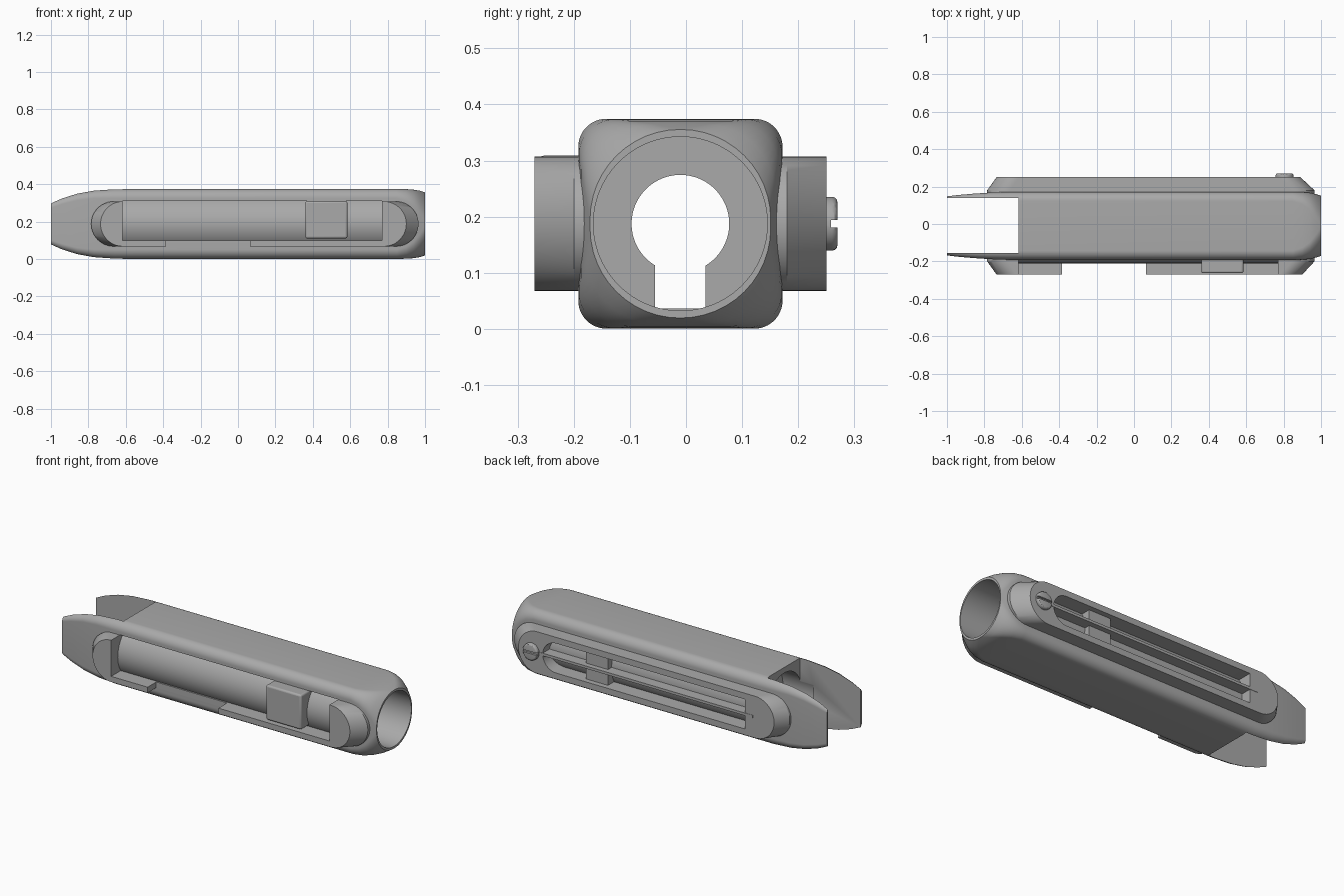
import bpy, bmesh, math
from mathutils import Matrix

if "Cube" in bpy.data.objects:
    bpy.data.objects.remove(bpy.data.objects["Cube"])

YC, ZC = -0.01, 0.1875   # long axis of the body

grey = bpy.data.materials.new("plain grey")
grey.use_nodes = True
grey.diffuse_color = (0.4, 0.4, 0.4, 1)
grey.node_tree.nodes["Principled BSDF"].inputs["Base Color"].default_value = (0.4, 0.4, 0.4, 1)


def finish(name, bm):
    bmesh.ops.recalc_face_normals(bm, faces=bm.faces)
    mesh = bpy.data.meshes.new(name)
    bm.to_mesh(mesh)
    bm.free()
    obj = bpy.data.objects.new(name, mesh)
    bpy.context.collection.objects.link(obj)
    mesh.materials.append(grey)
    return obj


def loft(name, rings):
    """Skin closed rings of equal length and cap both ends."""
    bm = bmesh.new()
    loops = [[bm.verts.new(p) for p in ring] for ring in rings]
    n = len(loops[0])
    for a, b in zip(loops, loops[1:]):
        for i in range(n):
            j = (i + 1) % n
            bm.faces.new((a[i], a[j], b[j], b[i]))
    bm.faces.new(loops[0])
    bm.faces.new(loops[-1])
    return finish(name, bm)


def box(name, x, y, z):
    return loft(name, [[(x[i], y[0], z[0]), (x[i], y[1], z[0]),
                        (x[i], y[1], z[1]), (x[i], y[0], z[1])] for i in (0, 1)])


def rod(name, x0, x1, ry, rz, n=96):
    """Round or oval bar along the long axis."""
    turn = [math.tau * i / n for i in range(n)]
    return loft(name, [[(x, YC + ry * math.cos(t), ZC + rz * math.sin(t)) for t in turn]
                       for x in (x0, x1)])


def section(x, hy, hz, r, steps=12):
    """Rounded rectangle across the body."""
    ring = []
    for k, (sy, sz) in enumerate([(1, 1), (-1, 1), (-1, -1), (1, -1)]):
        for i in range(steps + 1):
            t = math.pi / 2 * (k + i / steps)
            ring.append((x, YC + sy * (hy - r) + r * math.cos(t),
                         ZC + sz * (hz - r) + r * math.sin(t)))
    return ring


def stadium(y, x0, x1, r, flat=False, steps=24):
    """Long slot outline, optionally square at its low x end."""
    arc = [math.pi * i / steps - math.pi / 2 for i in range(steps + 1)]
    ring = [(x1 - r + r * math.cos(t), y, ZC + r * math.sin(t)) for t in arc]
    if flat:
        return ring + [(x0, y, ZC + r), (x0, y, ZC - r)]
    return ring + [(x0 + r - r * math.cos(t), y, ZC - r * math.sin(t)) for t in arc]


def cut(obj, *cutters):
    bpy.context.view_layer.objects.active = obj
    for c in cutters:
        mod = obj.modifiers.new("cut", "BOOLEAN")
        mod.operation, mod.solver, mod.object = "DIFFERENCE", "EXACT", c
        bpy.ops.object.modifier_apply(modifier=mod.name)


def bevel(obj, width):
    mod = obj.modifiers.new("bevel", "BEVEL")
    mod.width, mod.segments, mod.limit_method = width, 3, "ANGLE"


# Body shell, narrowing to a round mouth at one end and to a fork at the other
body = loft("body", [section(*s) for s in [
    (-1, 0.158, 0.115, 0.03), (-0.94, 0.165, 0.139, 0.033), (-0.86, 0.172, 0.163, 0.037),
    (-0.77, 0.178, 0.179, 0.043), (-0.66, 0.182, 0.187, 0.05), (0.85, 0.182, 0.187, 0.05),
    (0.90, 0.181, 0.186, 0.065), (0.94, 0.177, 0.183, 0.09), (0.975, 0.169, 0.177, 0.125),
    (1, 0.161, 0.168, 0.16)]])

# Raised side pads with sloping ends
front_pad = loft("front_pad", [stadium(-0.17, -0.785, 0.965, 0.12),
                               stadium(-0.20, -0.785, 0.965, 0.12),
                               stadium(-0.27, -0.735, 0.90, 0.12)])
rear_pad = loft("rear_pad", [stadium(0.15, -0.785, 0.965, 0.12),
                             stadium(0.18, -0.785, 0.965, 0.12),
                             stadium(0.25, -0.735, 0.89, 0.12)])
# Sliding core seen through both sides
core = rod("sliding_core", -0.617, 0.77, 0.2, 0.175)

# Cutters
fork_gap = box("fork_gap", (-1.1, -0.617), (-0.155, 0.14), (-0.2, 0.6))
mouth = rod("mouth_bore", 0.765, 1.1, 0.155, 0.155)
tail = rod("tail_bore", -0.7, -0.5, 0.155, 0.155)
bore = rod("inner_bore", -0.8, 0.9, 0.087, 0.087)
keyway = box("keyway", (-0.8, 0.8), (-0.055, 0.035), (0.036, 0.15))
window = box("window", (-0.617, 0.77), (-0.4, -0.1), (0.1, 0.309))
pad_window = box("pad_window", (-0.617, 0.77), (-0.4, -0.1), (0.1, 0.4))
lip_gap = box("lip_gap", (-0.385, 0.065), (-0.4, -0.192), (0, 0.4))
recess = loft("recess", [stadium(y, -0.55, 0.735, 0.085, True) for y in (0.1, 0.4)])

cut(body, fork_gap, mouth, tail, bore, keyway, window, recess)
cut(core, tail, bore, keyway)
cut(front_pad, pad_window, lip_gap)
cut(rear_pad, recess)

# Thumb block on the front of the core, and its stop in the rear recess
handle = box("handle", (0.36, 0.585), (-0.263, -0.15), (0.11, 0.309))
bevel(handle, 0.01)
stop = box("rear_stop", (0.34, 0.48), (0.15, 0.222), (0.104, 0.271))

# Guide rod lying along the rear recess
guide = box("guide_rod", (-0.6, 0.77), (0.18, 0.252), (0.18, 0.195))

# Slotted screw
bm = bmesh.new()
bmesh.ops.create_cone(bm, cap_ends=True, segments=40, radius1=0.048, radius2=0.048, depth=0.04,
                      matrix=Matrix.Translation((0.805, 0.25, ZC)) @ Matrix.Rotation(math.pi / 2, 4, "X"))
screw = finish("screw", bm)
slot = box("screw_slot", (0.7, 0.9), (0.258, 0.3), (0.181, 0.194))
bevel(screw, 0.01)
bpy.context.view_layer.objects.active = screw
bpy.ops.object.modifier_apply(modifier="bevel")
cut(screw, slot)

for c in (fork_gap, mouth, tail, bore, keyway, window, pad_window, lip_gap, recess, slot):
    bpy.data.objects.remove(c)

# Smooth the rounded surfaces, keep crisp edges
for o in bpy.context.selected_objects:
    o.select_set(False)
for o in (body, front_pad, rear_pad, core, handle, screw):
    o.select_set(True)
bpy.context.view_layer.objects.active = body
bpy.ops.object.shade_smooth_by_angle(angle=math.radians(30))
